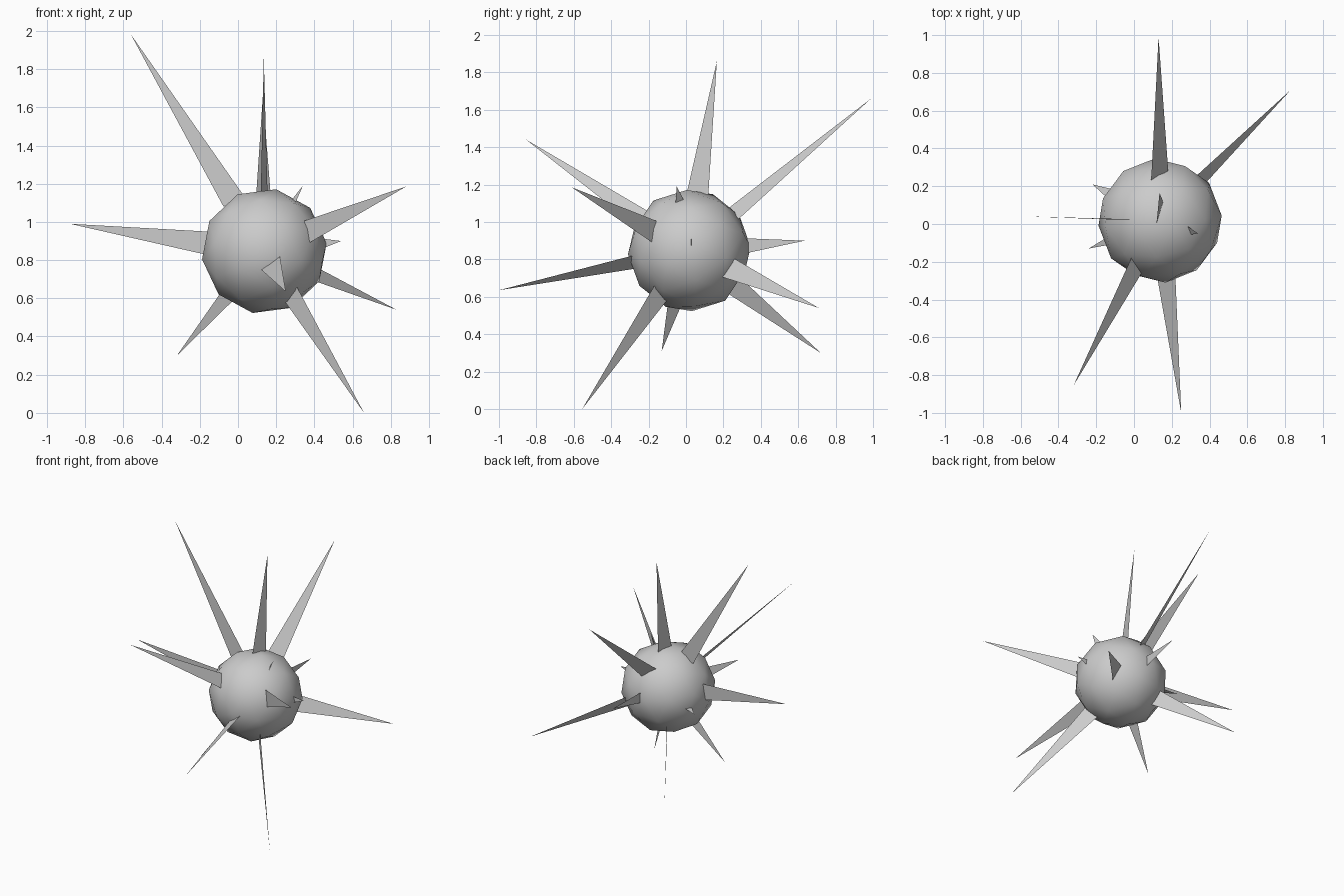
import bpy
import bmesh
import math
from mathutils import Vector, Matrix

cube = bpy.data.objects.get("Cube")
if cube:
    bpy.data.objects.remove(cube, do_unlink=True)

# one plain grey for everything
grey = bpy.data.materials.new("plain_grey")
grey.use_nodes = True
colour = (0.6, 0.6, 0.6, 1)
grey.diffuse_color = colour
grey.node_tree.nodes["Principled BSDF"].inputs["Base Color"].default_value = colour

CENTRE = Vector((0.138, 0.018, 0.847))
RADIUS = 0.33


def add_object(name, bm, smooth=False):
    mesh = bpy.data.meshes.new(name)
    for face in bm.faces:
        face.smooth = smooth
    bm.to_mesh(mesh)
    bm.free()
    mesh.materials.append(grey)
    obj = bpy.data.objects.new(name, mesh)
    bpy.context.collection.objects.link(obj)
    return obj


# low-poly ball, smooth shaded, with an edge midpoint near its top
bm = bmesh.new()
bmesh.ops.create_icosphere(bm, subdivisions=2, radius=RADIUS)
edge_up = Matrix.Rotation(math.atan(2 / (1 + math.sqrt(5))), 4, 'Y')
quarter = Matrix.Rotation(math.pi / 2, 4, 'Z')
tilt = Matrix.Rotation(0.08, 4, 'Z') @ Matrix.Rotation(-0.13, 4, 'Y') @ Matrix.Rotation(0.15, 4, 'X')
bm.transform(Matrix.Translation(CENTRE) @ tilt @ quarter @ edge_up)
add_object("ball", bm, smooth=True)


def spike(name, tip, across):
    """Flat blade from the ball to its tip; across is the direction of its base."""
    tip = Vector(tip)
    reach = tip - CENTRE
    out = reach.normalized()
    side = Vector(across)
    side = (side - out * side.dot(out)).normalized()
    width = min(0.12, 0.04 + 0.13 * (reach.length - RADIUS))
    base = CENTRE + out * 0.31
    bm = bmesh.new()
    corners = (base - side * width / 2, base + side * width / 2, tip)
    bm.faces.new([bm.verts.new(p) for p in corners])
    add_object(name, bm)


UP, ALONG_X, ALONG_Y = (0, 0, 1), (1, 0, 0), (0, 1, 0)

# long and short spikes all around: tip and base direction
spikes = {
    "upper_right_spike": ((-0.56, 0.04, 1.98), ALONG_X),
    "top_spike": ((0.135, 0.165, 1.86), (0.3, 1, 0)),
    "upper_front_spike": ((-0.32, -0.855, 1.44), ALONG_Y),
    "left_front_spike": ((0.88, -0.61, 1.185), UP),
    "short_top_spike": ((0.34, -0.05, 1.19), (-0.4, 1, 0.4)),
    "short_left_spike": ((0.54, 0.03, 0.9), UP),
    "right_spike": ((-0.88, 0.035, 0.99), UP),
    "left_back_spike": ((0.83, 0.71, 0.54), (-0.25, 0.65, 1)),
    "lower_back_spike": ((-0.32, 0.72, 0.3), UP),
    "lower_right_spike": ((-0.24, -0.13, 0.31), ALONG_Y),
    "lower_front_spike": ((0.66, -0.555, 0), UP),
    "short_right_spike": ((-0.22, 0.21, 0.8), (0.5, 0.9, 0)),
    "front_spike": ((0.25, -1, 0.635), (0.8, 0, 0.6)),
    "upper_back_spike": ((0.13, 0.99, 1.66), (0.8, 0.45, -0.54)),
    "back_spike": ((0.18, 0.635, 0.9), UP),
}
for name, (tip, across) in spikes.items():
    spike(name, tip, across)
